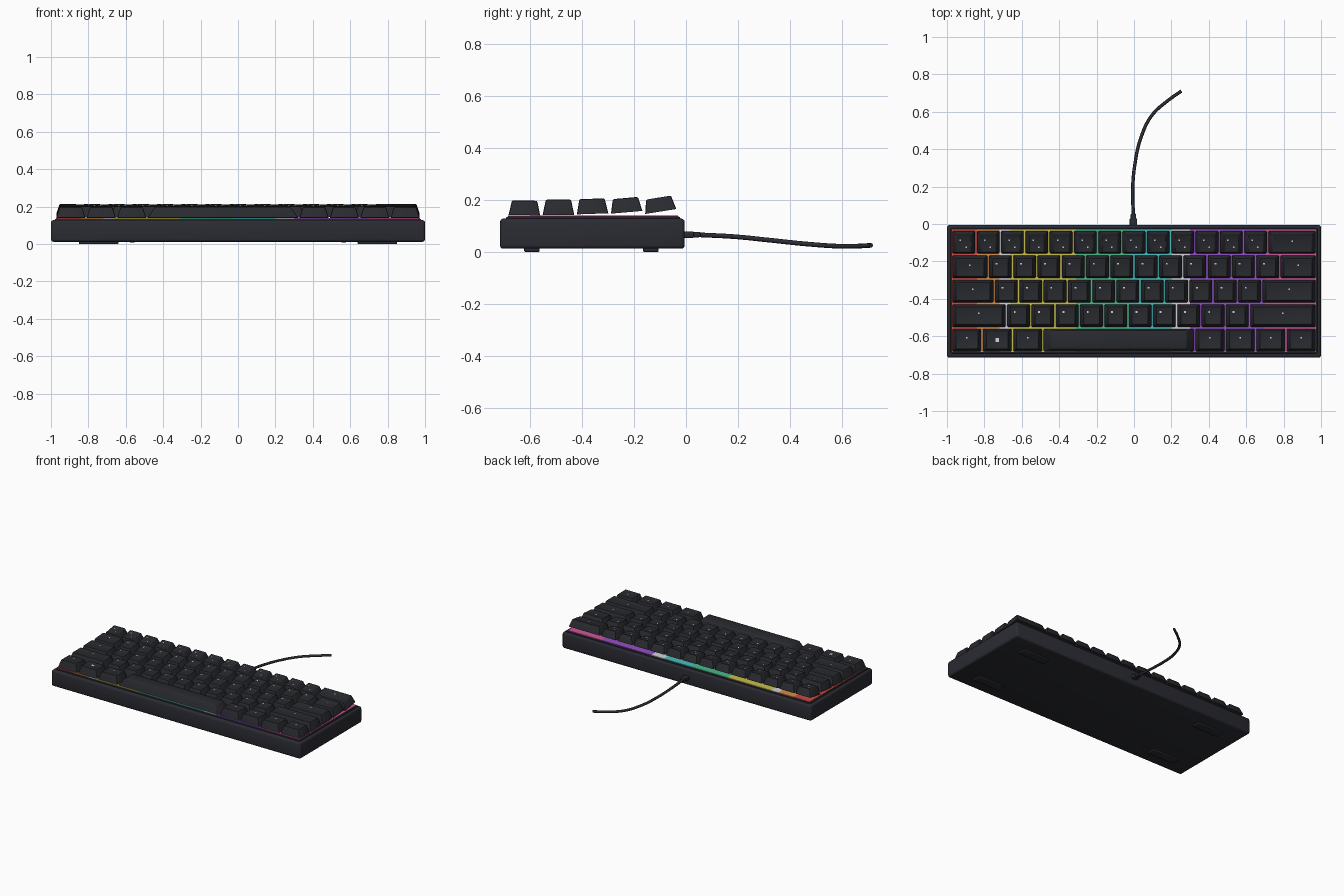
import bpy, bmesh, math
from mathutils import Matrix, Vector

if "Cube" in bpy.data.objects:
    bpy.data.objects.remove(bpy.data.objects["Cube"], do_unlink=True)


def material(name, r, g, b):
    m = bpy.data.materials.new(name)
    m.use_nodes = True
    m.diffuse_color = (r, g, b, 1)
    m.node_tree.nodes["Principled BSDF"].inputs["Base Color"].default_value = (r, g, b, 1)
    return m


CASE = material("case charcoal", .024, .025, .033)
KEY = material("keycap charcoal", .022, .023, .028)
WHITE = material("white", .65, .65, .7)
RED = material("light red", .6, .07, .06)
ORANGE = material("light orange", .65, .27, .07)
YELLOW = material("light yellow", .58, .52, .07)
GREEN = material("light green", .07, .48, .25)
CYAN = material("light cyan", .07, .52, .52)
PURPLE = material("light purple", .3, .08, .55)
PINK = material("light pink", .6, .09, .32)


def finish(name, bm, mats, smooth=True):
    bmesh.ops.recalc_face_normals(bm, faces=bm.faces)
    mesh = bpy.data.meshes.new(name)
    bm.to_mesh(mesh)
    bm.free()
    for m in mats:
        mesh.materials.append(m)
    ob = bpy.data.objects.new(name, mesh)
    bpy.context.collection.objects.link(ob)
    if smooth:
        bpy.ops.object.select_all(action="DESELECT")
        ob.select_set(True)
        bpy.context.view_layer.objects.active = ob
        bpy.ops.object.shade_smooth_by_angle(angle=math.radians(35))
    return ob


def add_box(bm, lo, hi):
    lo, hi = Vector(lo), Vector(hi)
    mat = Matrix.Translation((lo + hi) / 2) @ Matrix.Diagonal((*(hi - lo), 1))
    return bmesh.ops.create_cube(bm, size=1, matrix=mat)["verts"]


def box(name, lo, hi, mat, bevel=0, segments=3):
    bm = bmesh.new()
    add_box(bm, lo, hi)
    if bevel:
        bmesh.ops.bevel(bm, geom=bm.edges[:], offset=bevel, segments=segments,
                        profile=.5, affect="EDGES")
    return finish(name, bm, [mat], bool(bevel))


# Case and raised key bed
box("case", (-1, -.715, .012), (1, -.005, .128), CASE, .014)
box("key_bed", (-.98, -.692, .11), (.98, -.022, .135), CASE, .006, 2)

# Coloured light bands under the keys, left to right
bands = [("red", RED, -.84), ("orange", ORANGE, -.72), ("white_a", WHITE, -.66),
         ("yellow", YELLOW, -.31), ("green", GREEN, -.02), ("cyan", CYAN, .2),
         ("white_b", WHITE, .3), ("purple", PURPLE, .7), ("pink", PINK, .972)]
start = -.972
for name, mat, end in bands:
    box("light_" + name, (start, -.684, .132), (end, -.03, .139), mat)
    start = end


# Keycaps: tapered, bevelled, dished, with small white marks
UNIT, LEFT, GAP = .13, -.975, .009


def add_key(bm, x, y, z, width, height, tilt, marks):
    part = bmesh.new()
    w, d = width / 2, (UNIT - GAP) / 2
    long_bar = width > .5
    inset = .04 if long_bar else .017
    for v in add_box(part, (-w, -d, 0), (w, d, height)):
        if v.co.z > height / 2:
            v.co.x -= math.copysign(inset, v.co.x)
            v.co.y -= math.copysign(.012, v.co.y)
    bmesh.ops.bevel(part, geom=[e for e in part.edges
                                if max(v.co.z for v in e.verts) > height / 2],
                    offset=.006, segments=2, profile=.5, affect="EDGES")
    floor = height
    if not long_bar:
        top = max(part.faces, key=lambda f: f.calc_center_median().z)
        bmesh.ops.inset_region(part, faces=[top], thickness=.007, depth=-.002)
        floor -= .002
    for mx, my, size in marks:
        for v in add_box(part, (mx - size, my - size, floor - .001),
                         (mx + size, my + size, floor + .001)):
            for f in v.link_faces:
                f.material_index = 1
    part.transform(Matrix.Translation((x, y, z)) @ Matrix.Rotation(tilt, 4, "X"))
    temp = bpy.data.meshes.new("temp")
    part.to_mesh(temp)
    part.free()
    bm.from_mesh(temp)
    bpy.data.meshes.remove(temp)


# Row layout from the back: widths, bottom height, cap height, tilt in degrees
rows = [([1] * 13 + [2], .155, .054, 9),
        ([1.5] + [1] * 12 + [1.5], .152, .055, 5),
        ([1.75] + [1] * 11 + [2.25], .146, .058, 2),
        ([2.25] + [1] * 10 + [2.75], .142, .059, 0),
        ([1.25] * 3 + [6.25] + [1.25] * 4, .141, .056, -1)]
for r, (widths, z, height, tilt) in enumerate(rows):
    bm = bmesh.new()
    x = LEFT
    for c, units in enumerate(widths):
        span = units * UNIT
        if units > 3:
            marks = []
        elif r == 4 and c == 1:
            marks = [(0, 0, .010)]
        elif units > 1:
            marks = [(0, .012, .004)]
        elif r == 0:
            marks = [(-.018, .018, .004), (.012, -.018, .004)]
        else:
            marks = [(-.02, .02, .005)]
        add_key(bm, x + span / 2, -.097 - r * .131, z, span - GAP, height,
                math.radians(tilt), marks)
        x += span
    finish(f"key_row_{r + 1}", bm, [KEY, WHITE])

# Feet and screw heads under the case
for side, sx in (("left", 1), ("right", -1)):
    for end, y in (("front", -.592), ("back", -.135)):
        x = sx * .745
        box(f"foot_{end}_{side}", (x - .105, y - .03, 0), (x + .105, y + .03, .02),
            CASE, .004, 2)
        bm = bmesh.new()
        bmesh.ops.create_cone(bm, cap_ends=True, segments=16, radius1=.012,
                              radius2=.012, depth=.01,
                              matrix=Matrix.Translation((sx * .565, y, .013)))
        finish(f"screw_{end}_{side}", bm, [CASE])

# Cable plug, strain relief and cable
box("cable_plug", (-.023, -.02, .054), (.017, .03, .079), CASE, .004, 2)
box("strain_relief", (-.018, .02, .056), (.012, .055, .077), CASE, .005, 2)
curve = bpy.data.curves.new("cable", "CURVE")
curve.dimensions = "3D"
curve.bevel_depth = .009
curve.bevel_resolution = 2
curve.use_fill_caps = True
path = [(-.003, .04, .066), (-.007, .19, .058), (.005, .32, .045), (.035, .455, .031),
        (.095, .58, .022), (.175, .655, .022), (.253, .711, .025)]
spline = curve.splines.new("BEZIER")
spline.bezier_points.add(len(path) - 1)
for p, co in zip(spline.bezier_points, path):
    p.co = co
    p.handle_left_type = p.handle_right_type = "AUTO"
curve.materials.append(CASE)
cable = bpy.data.objects.new("cable", curve)
bpy.context.collection.objects.link(cable)
